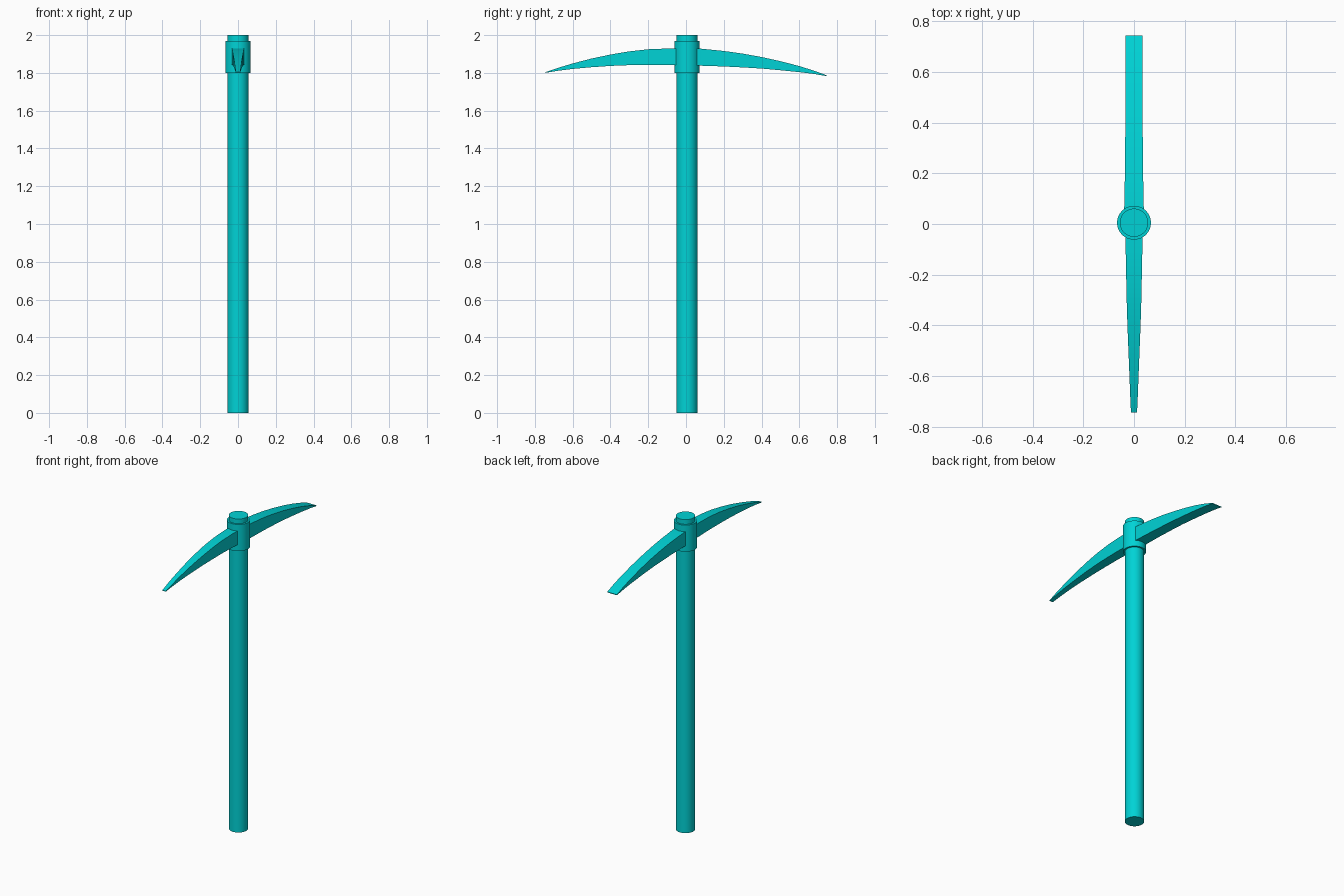
import bpy, bmesh, math

if "Cube" in bpy.data.objects:
    bpy.data.objects.remove(bpy.data.objects["Cube"])

CY = 0.005  # handle axis sits slightly behind centre


def cylinder(name, r, z0, z1):
    bpy.ops.mesh.primitive_cylinder_add(vertices=32, radius=r, depth=z1 - z0,
                                        location=(0, CY, (z0 + z1) / 2))
    ob = bpy.context.object
    ob.name = name
    bpy.ops.object.shade_smooth_by_angle(angle=math.radians(35))
    return ob


def blade(name, stations):
    """Loft rectangular sections given as (y, half width, bottom z, top z)."""
    bm = bmesh.new()
    rings = [[bm.verts.new(p) for p in ((-w, y, b), (w, y, b), (w, y, t), (-w, y, t))]
             for y, w, b, t in stations]
    for a, c in zip(rings, rings[1:]):
        for i in range(4):
            j = (i + 1) % 4
            bm.faces.new((a[i], a[j], c[j], c[i]))
    bm.faces.new(rings[0])
    bm.faces.new(rings[-1])
    bmesh.ops.recalc_face_normals(bm, faces=bm.faces)
    me = bpy.data.meshes.new(name)
    bm.to_mesh(me)
    bm.free()
    ob = bpy.data.objects.new(name, me)
    bpy.context.collection.objects.link(ob)
    bpy.context.view_layer.objects.active = ob
    bpy.ops.object.select_all(action='DESELECT')
    ob.select_set(True)
    bpy.ops.object.shade_smooth_by_angle(angle=math.radians(30))
    return ob


# Wooden shaft and the metal collar round its top
parts = [cylinder("handle", 0.056, 0, 2.0), cylinder("collar", 0.067, 1.80, 1.97)]

# Front arm narrows to a point
parts.append(blade("pick_point", [
    (0.0, 0.034, 1.840, 1.929), (-0.10, 0.033, 1.842, 1.929), (-0.20, 0.031, 1.843, 1.925),
    (-0.30, 0.029, 1.841, 1.914), (-0.40, 0.026, 1.837, 1.897), (-0.50, 0.022, 1.830, 1.876),
    (-0.60, 0.018, 1.821, 1.850), (-0.68, 0.015, 1.811, 1.826), (-0.745, 0.012, 1.800, 1.804)]))

# Back arm flattens to a wide chisel edge
parts.append(blade("chisel_blade", [
    (0.0, 0.042, 1.839, 1.930), (0.08, 0.038, 1.838, 1.928), (0.20, 0.036, 1.834, 1.916),
    (0.30, 0.035, 1.829, 1.902), (0.40, 0.034, 1.823, 1.884), (0.50, 0.034, 1.814, 1.862),
    (0.60, 0.034, 1.804, 1.836), (0.68, 0.034, 1.794, 1.811), (0.745, 0.034, 1.783, 1.787)]))

# One teal colour throughout
mat = bpy.data.materials.new("teal")
mat.diffuse_color = (0.0, 0.65, 0.67, 1)
mat.use_nodes = True
mat.node_tree.nodes["Principled BSDF"].inputs["Base Color"].default_value = mat.diffuse_color
for ob in parts:
    ob.data.materials.append(mat)
